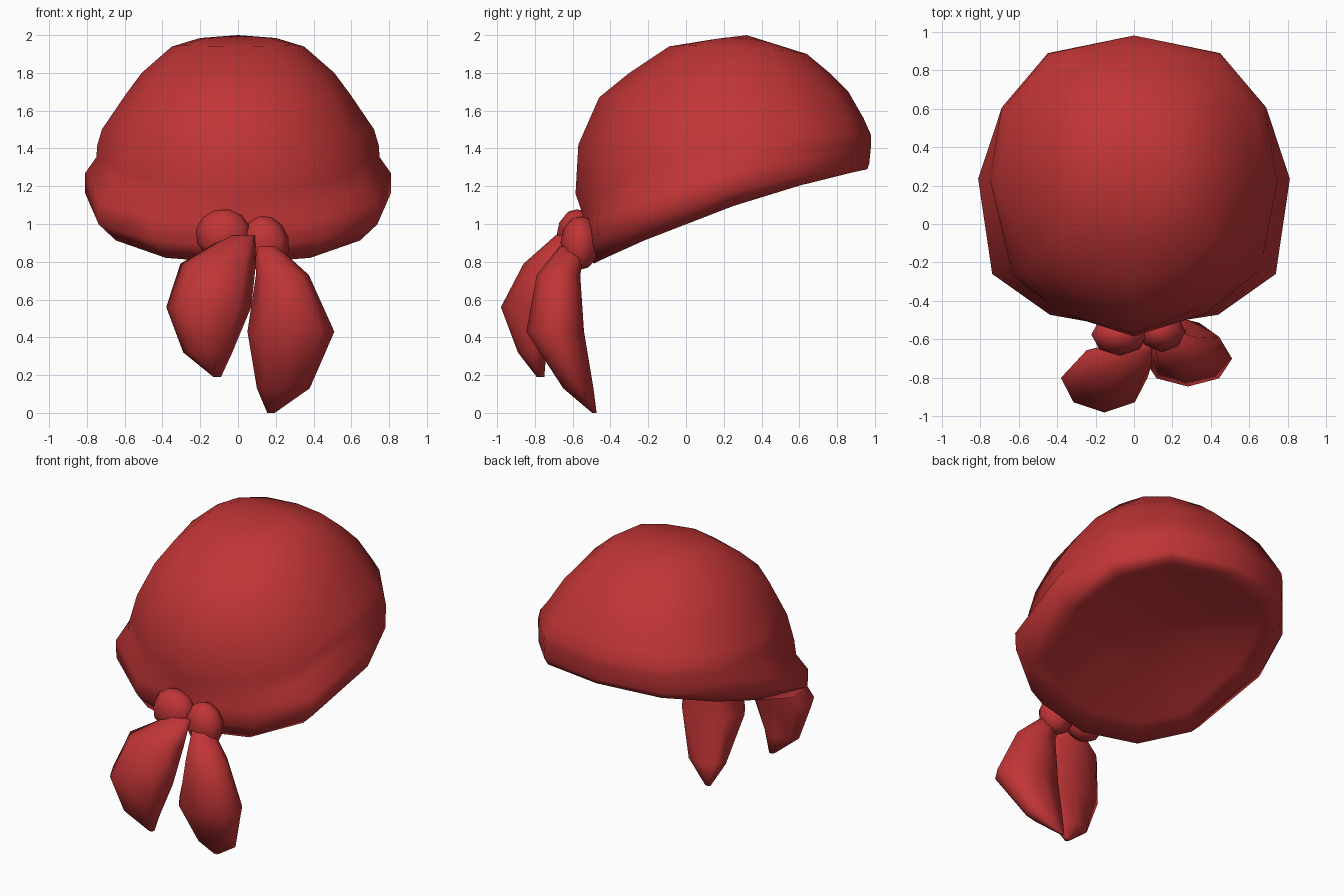
import bpy, bmesh, math

if "Cube" in bpy.data.objects:
    bpy.data.objects.remove(bpy.data.objects["Cube"])

red = bpy.data.materials.new("red cloth")
red.diffuse_color = (0.53, 0.035, 0.037, 1)
red.use_nodes = True
red.node_tree.nodes["Principled BSDF"].inputs["Base Color"].default_value = red.diffuse_color


def loft(name, rings, cap_start=None, cap_end=None):
    """Skin closed rings of equal size; ends close to a point or a flat face."""
    bm = bmesh.new()
    vs = [[bm.verts.new(p) for p in r] for r in rings]
    n = len(vs[0])
    for a, b in zip(vs, vs[1:]):
        for i in range(n):
            bm.faces.new((a[i], a[(i + 1) % n], b[(i + 1) % n], b[i]))
    for ring, tip in ((vs[0], cap_start), (vs[-1], cap_end)):
        if tip is None:
            bm.faces.new(ring)
        else:
            t = bm.verts.new(tip)
            for i in range(n):
                bm.faces.new((ring[i], ring[(i + 1) % n], t))
    bmesh.ops.recalc_face_normals(bm, faces=bm.faces[:])
    for f in bm.faces:
        f.smooth = True
    me = bpy.data.meshes.new(name)
    bm.to_mesh(me)
    bm.free()
    me.materials.append(red)
    ob = bpy.data.objects.new(name, me)
    bpy.context.collection.objects.link(ob)
    return ob


# Twelve-sided outline of the cap, right half from front to back
half = [(0, -1), (.54, -.91), (.91, -.63), (1, .02), (.86, .51), (.56, .88), (0, 1)]
outline = half + [(-u, v) for u, v in half[-2:0:-1]]


def cap_ring(wf, wb, yf, yb, zf, zb, bow, squeeze=1):
    pts = []
    for u, v in outline:
        if -.95 < v < -.1:  # front corners tuck in above the band
            u, v = u * squeeze, v * squeeze
        t = (v + 1) / 2
        w = wb if v > .1 else wf
        pts.append((u * w, yf + (yb - yf) * t, zf + (zb - zf) * t + bow * (1 - v * v)))
    return pts


# Cap: shallow hollow underside, tilted rim, folded front band, dome
# (front half width, back half width, y front, y back, z front, z back, side bow, squeeze)
cap = [
    (.36, .36, -.12, .60, 1.02, 1.29, .04),
    (.60, .62, -.36, .84, .87, 1.29, .05),
    (.71, .76, -.49, .96, .79, 1.29, .05),
    (.81, .80, -.53, .97, .88, 1.32, .06),
    (.81, .80, -.54, .975, 1.0, 1.37, .08),
    (.75, .80, -.55, .98, 1.06, 1.42, .11, .96),
    (.745, .79, -.585, .98, 1.16, 1.47, .10, .93),
    (.72, .74, -.57, .94, 1.42, 1.56, .01, .9),
    (.595, .63, -.46, .86, 1.67, 1.70, 0, .92),
    (.51, .53, -.30, .76, 1.80, 1.80, 0, .93),
    (.35, .37, -.09, .64, 1.94, 1.90, .02, .95),
    (.20, .20, .10, .48, 1.97, 1.95, .025),
]
loft("bandana_cap", [cap_ring(*r) for r in cap], (0, .22, 1.21), (0, .32, 2.0))


# Knot: two low-poly cloth lobes
def knot_lobe(name, x, y, z, sx, sy, sz, tilt):
    bpy.ops.mesh.primitive_uv_sphere_add(segments=8, ring_count=6, location=(x, y, z),
                                         rotation=(0, tilt, 0))
    ob = bpy.context.object
    ob.name = name
    ob.scale = (sx, sy, sz)
    ob.data.materials.append(red)
    bpy.ops.object.shade_smooth()


knot_lobe("knot_left", -.075, -.575, .94, .15, .11, .14, .2)
knot_lobe("knot_right", .145, -.56, .90, .125, .105, .145, -.25)


# Tails: leaf-shaped lofts (z, x, y, half width, front depth, back depth)
def tail(name, stations):
    rings = []
    for z, x, y, rx, front, back in stations:
        ring = []
        for i in range(8):
            c, s = math.cos(i * math.pi / 4), math.sin(i * math.pi / 4)
            ring.append((x + rx * c, y + s * (back if s > 0 else front), z))
        rings.append(ring)
    loft(name, rings)


tail("tail_left", [(.94, .02, -.64, .07, .05, .05), (.79, -.105, -.72, .20, .14, .09),
                   (.56, -.155, -.80, .225, .18, .08), (.32, -.16, -.80, .13, .09, .06),
                   (.19, -.11, -.77, .02, .02, .02)])
tail("tail_right", [(.88, .15, -.60, .06, .07, .07), (.73, .235, -.67, .14, .12, .11),
                    (.43, .28, -.70, .23, .145, .16), (.13, .24, -.57, .14, .08, .08),
                    (0.0, .175, -.485, .02, .012, .012)])
